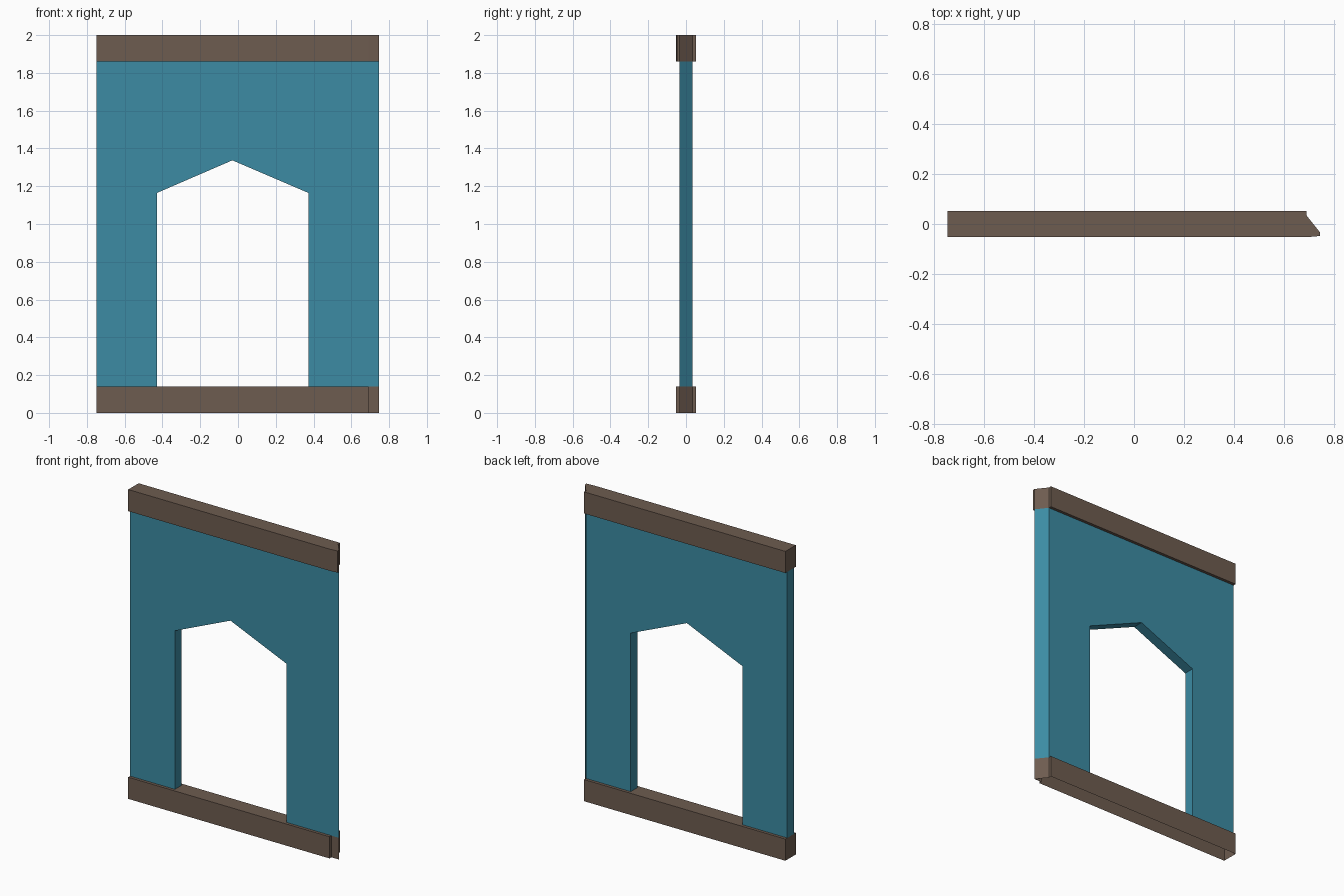
import bpy, bmesh
from mathutils import Vector

if "Cube" in bpy.data.objects:
    bpy.data.objects.remove(bpy.data.objects["Cube"])

L, R, STEP = -0.748, 0.746, 0.692   # left end, mitre tip, mitre start
YW, YB = 0.034, 0.053               # half depth of wall and of beams


def material(name, rgb):
    m = bpy.data.materials.new(name)
    m.diffuse_color = (*rgb, 1)
    m.use_nodes = True
    m.node_tree.nodes["Principled BSDF"].inputs["Base Color"].default_value = m.diffuse_color
    return m


def prism(name, profile, offset, mat, edit=None):
    """Extrude a closed profile by offset, then apply an optional edit."""
    bm = bmesh.new()
    face = bm.faces.new([bm.verts.new(p) for p in profile])
    res = bmesh.ops.extrude_face_region(bm, geom=[face], use_keep_orig=True)
    far = [v for v in res["geom"] if isinstance(v, bmesh.types.BMVert)]
    bmesh.ops.translate(bm, verts=far, vec=Vector(offset))
    bmesh.ops.recalc_face_normals(bm, faces=bm.faces)
    if edit:
        edit(bm)
    me = bpy.data.meshes.new(name)
    bm.to_mesh(me)
    bm.free()
    me.materials.append(mat)
    ob = bpy.data.objects.new(name, me)
    bpy.context.collection.objects.link(ob)
    return ob


def mitre_back(bm):
    # cut the right end back along a diagonal
    for v in bm.verts:
        if v.co.y > 0 and v.co.x > STEP:
            v.co.x = STEP


def open_bottom(bm):
    # the underside resting on the floor is open
    faces = [f for f in bm.faces if all(v.co.z < 0.001 for v in f.verts)]
    bmesh.ops.delete(bm, geom=faces, context="FACES")


teal = material("teal_wall", (0.045, 0.26, 0.37))
wood = material("brown_wood", (0.155, 0.107, 0.08))

# wall panel with a pointed doorway
z0, z1 = 0.14, 1.86
wall = [(L, z0), (-0.428, z0), (-0.428, 1.165), (-0.03, 1.337),
        (0.372, 1.165), (0.372, z0), (R, z0), (R, z1), (L, z1)]
prism("wall_panel", [(x, -YW, z) for x, z in wall], (0, 2 * YW, 0), teal, mitre_back)

# beams: shared mitred back edge, different front corner
back = [(R, -YW), (STEP, YW), (STEP, YB), (L, YB)]
bottom = [(L, -YB), (STEP, -YB), (STEP, -YW)] + back
top = [(L, -YB), (STEP, -YB), (R, -0.048)] + back
prism("bottom_beam", [(x, y, 0) for x, y in bottom], (0, 0, z0), wood, open_bottom)
prism("top_beam", [(x, y, z1) for x, y in top], (0, 0, 2 - z1), wood)
